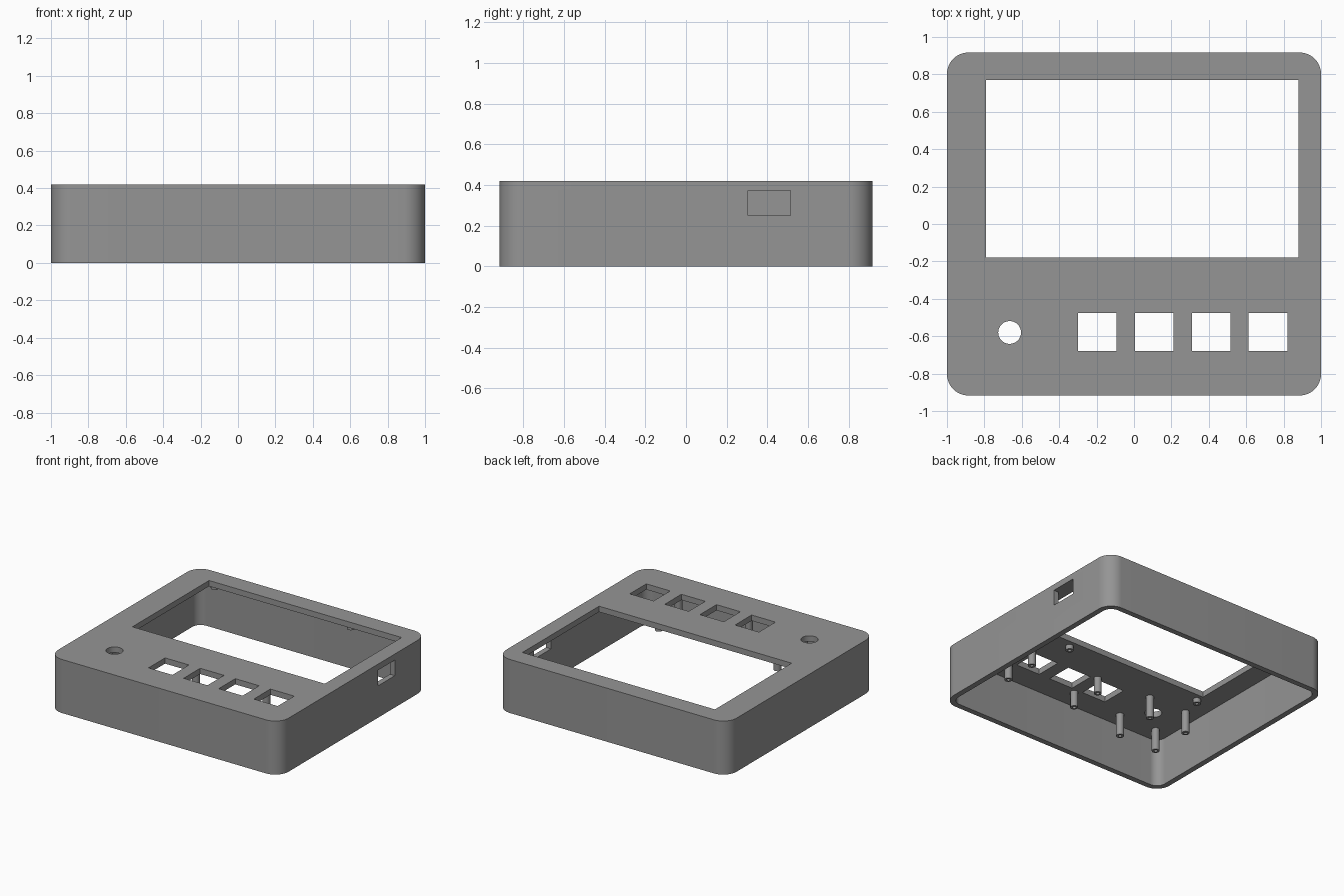
import bpy, bmesh, math

if "Cube" in bpy.data.objects:
    bpy.data.objects.remove(bpy.data.objects["Cube"])

HEIGHT, WALL, PLATE_Z = 0.42, 0.043, 0.375   # plate underside height

grey = bpy.data.materials.new("mid_grey")
grey.diffuse_color = (0.30, 0.30, 0.30, 1)
grey.use_nodes = True
grey.node_tree.nodes["Principled BSDF"].inputs["Base Color"].default_value = grey.diffuse_color


def rounded_rect(hx, hy, r, n=12):
    """Outline of a rectangle with round corners, counter-clockwise."""
    pts = []
    for k, (sx, sy) in enumerate([(1, 1), (-1, 1), (-1, -1), (1, -1)]):
        for i in range(n + 1):
            a = math.pi / 2 * (k + i / n)
            pts.append((sx * (hx - r) + r * math.cos(a), sy * (hy - r) + r * math.sin(a)))
    return pts


def circle(x, y, r, n=32):
    return [(x + r * math.cos(2 * math.pi * i / n), y + r * math.sin(2 * math.pi * i / n))
            for i in range(n)]


def rect(x0, x1, y0, y1):
    return [(x0, y0), (x1, y0), (x1, y1), (x0, y1)]


def make_object(name, bm):
    bmesh.ops.recalc_face_normals(bm, faces=bm.faces)
    me = bpy.data.meshes.new(name)
    bm.to_mesh(me)
    bm.free()
    me.materials.append(grey)
    ob = bpy.data.objects.new(name, me)
    bpy.context.collection.objects.link(ob)
    return ob


def prism(name, outline, z0, z1):
    bm = bmesh.new()
    face = bm.faces.new([bm.verts.new((x, y, z0)) for x, y in outline])
    top = bmesh.ops.extrude_face_region(bm, geom=[face])["geom"]
    bmesh.ops.translate(bm, vec=(0, 0, z1 - z0),
                        verts=[v for v in top if isinstance(v, bmesh.types.BMVert)])
    return make_object(name, bm)


def smooth(ob):
    bpy.ops.object.select_all(action="DESELECT")
    ob.select_set(True)
    bpy.context.view_layer.objects.active = ob
    bpy.ops.object.shade_smooth_by_angle(angle=math.radians(30))


def standoff(name, x, y, z_tip, r=0.028, bore=0.013, n=24):
    """Hollow screw post hanging from the plate, with a blind bore."""
    z_floor = PLATE_Z - 0.005
    profile = [(r, PLATE_Z + 0.01), (r, z_tip), (bore, z_tip), (bore, z_floor)]
    bm = bmesh.new()
    rings = [[bm.verts.new((px, py, z)) for px, py in circle(x, y, rad, n)]
             for rad, z in profile]
    for a, b in zip(rings, rings[1:]):
        for i in range(n):
            j = (i + 1) % n
            bm.faces.new((a[i], a[j], b[j], b[i]))
    bm.faces.new(rings[0])
    bm.faces.new(rings[-1])
    smooth(make_object(name, bm))


# Case: rounded shell, open underneath
case = prism("case_shell", rounded_rect(1.0, 0.917, 0.115), 0, HEIGHT)
cutters = [prism("cavity_cutter", rounded_rect(1.0 - WALL, 0.917 - WALL, 0.115 - WALL),
                 -0.1, PLATE_Z)]

# Screen window, four button windows, knob hole
cutters.append(prism("screen_cutter", rect(-0.79, 0.88, -0.18, 0.77), 0.3, 0.5))
for i in range(4):
    x = -0.30 + i * 0.3045
    cutters.append(prism("button_cutter", rect(x, x + 0.207, -0.68, -0.475), 0.3, 0.5))
cutters.append(prism("knob_cutter", circle(-0.665, -0.58, 0.061), 0.3, 0.5))

# Side connector slot
cutters.append(prism("slot_cutter", rect(0.9, 1.1, 0.305, 0.515), 0.25, 0.372))

for c in cutters:
    c.hide_render = True
    mod = case.modifiers.new(c.name, "BOOLEAN")
    mod.operation, mod.solver, mod.object = "DIFFERENCE", "EXACT", c

# Bake the cuts and drop the cutters
deps = bpy.context.evaluated_depsgraph_get()
baked = bpy.data.meshes.new_from_object(case.evaluated_get(deps))
case.modifiers.clear()
case.data = baked
for c in cutters:
    bpy.data.objects.remove(c)
smooth(case)

# Standoffs: button board, knob board, screen board
for name, xs, ys, z_tip in [("button_standoff", (-0.045, 0.565), (-0.715, -0.455), 0.25),
                            ("knob_standoff", (-0.83, -0.50), (-0.75, -0.42), 0.20),
                            ("screen_standoff", (-0.78, 0.40), (-0.235, 0.825), 0.34)]:
    for x in xs:
        for y in ys:
            standoff(name, x, y, z_tip)
